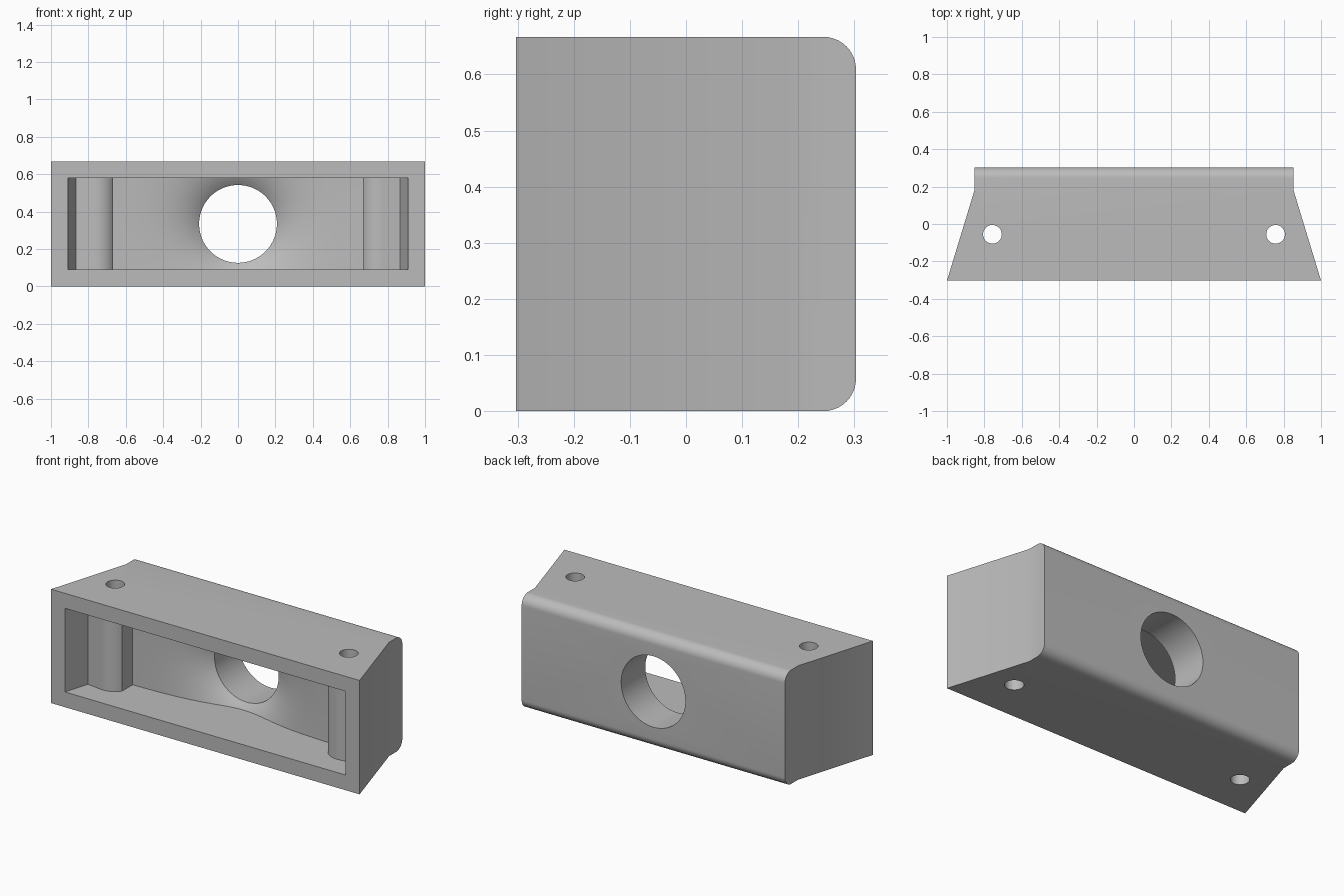
import bpy, bmesh, math
from mathutils import Vector

if "Cube" in bpy.data.objects:
    bpy.data.objects.remove(bpy.data.objects["Cube"], do_unlink=True)

grey = bpy.data.materials.new("matte grey")
grey.use_nodes = True
grey.diffuse_color = (0.5, 0.5, 0.5, 1)
grey.node_tree.nodes["Principled BSDF"].inputs["Base Color"].default_value = (0.5, 0.5, 0.5, 1)

FRONT, BACK, HEIGHT = -0.303, 0.303, 0.667
MID, HALF_Z, PORT, INNER = 0.334, 0.245, 0.208, 0.667


def loft(name, rings):
    """Closed solid through equal-length rings of points."""
    bm = bmesh.new()
    loops = [[bm.verts.new(p) for p in ring] for ring in rings]
    for a, b in zip(loops, loops[1:]):
        for i in range(len(a)):
            j = (i + 1) % len(a)
            bm.faces.new((a[i], a[j], b[j], b[i]))
    bm.faces.new(loops[0])
    bm.faces.new(loops[-1])
    bmesh.ops.recalc_face_normals(bm, faces=bm.faces)
    mesh = bpy.data.meshes.new(name)
    bm.to_mesh(mesh)
    bm.free()
    mesh.materials.append(grey)
    ob = bpy.data.objects.new(name, mesh)
    bpy.context.collection.objects.link(ob)
    return ob


def prism(name, half, z0, z1):
    """Mirror half an outline across x and extrude it upward."""
    outline = half + [(-x, y) for x, y in reversed(half)]
    return loft(name, [[(x, y, z) for x, y in outline] for z in (z0, z1)])


# Tapered housing with rounded back edges
housing = prism("housing", [(1, FRONT), (0.853, 0.18), (0.853, BACK)], 0, HEIGHT)
bm = bmesh.new()
bm.from_mesh(housing.data)
edges = [e for e in bm.edges
         if all(v.co.y > 0.3 for v in e.verts) and abs(e.verts[0].co.z - e.verts[1].co.z) < 0.01]
bmesh.ops.bevel(bm, geom=edges, offset=0.058, segments=10, profile=0.5, affect='EDGES')
bm.to_mesh(housing.data)
bm.free()

# Front pocket that wraps the rounded screw posts
post = [(0.757 + 0.112 * math.cos(a), -0.055 + 0.112 * math.sin(a))
        for a in (math.radians(d) for d in range(-80, -143, -9))]
pocket = prism("pocket_cutter",
               [(0.94, -0.4), (0.91, FRONT), (0.865, -0.154)] + post + [(INNER, -0.12)],
               MID - HALF_Z, MID + HALF_Z)

# Flared recess running into the round port
corner = math.atan2(HALF_Z, INNER)
marks = [corner, math.pi - corner, math.pi + corner, 2 * math.pi - corner]
angles = sorted([math.tau * i / 96 for i in range(96)] + marks)


def reach(a):
    return min(INNER / max(abs(math.cos(a)), 1e-6), HALF_Z / max(abs(math.sin(a)), 1e-6))


def flare(r):
    return -0.025 + 0.105 * math.exp(-(r - PORT) / 0.13)


def ring(t, depth=None):
    pts = []
    for a in angles:
        r = PORT + (reach(a) - PORT) * t
        pts.append((r * math.cos(a), flare(r) if depth is None else depth,
                    MID + r * math.sin(a)))
    return pts


recess = loft("recess_cutter",
              [ring(1, -0.4)] + [ring((1 - i / 12) ** 1.5) for i in range(13)] + [ring(0, 0.4)])

# Vertical screw holes
holes = []
for side, label in ((1, "left"), (-1, "right")):
    holes.append(loft(label + "_screw_hole_cutter",
                      [[(side * 0.757 + 0.05 * math.cos(math.tau * i / 40),
                         -0.055 + 0.05 * math.sin(math.tau * i / 40), z) for i in range(40)]
                       for z in (-0.1, 0.8)]))

# Cut the housing, then drop the cutters
cutters = [pocket, recess] + holes
for cutter in cutters:
    cutter.hide_render = True
    cut = housing.modifiers.new(cutter.name, 'BOOLEAN')
    cut.operation, cut.solver, cut.object = 'DIFFERENCE', 'EXACT', cutter
bpy.context.view_layer.objects.active = housing
housing.select_set(True)
for cutter in cutters:
    bpy.ops.object.modifier_apply(modifier=cutter.name)
for cutter in cutters:
    bpy.data.objects.remove(cutter, do_unlink=True)
bpy.ops.object.shade_smooth_by_angle(angle=math.radians(30))
